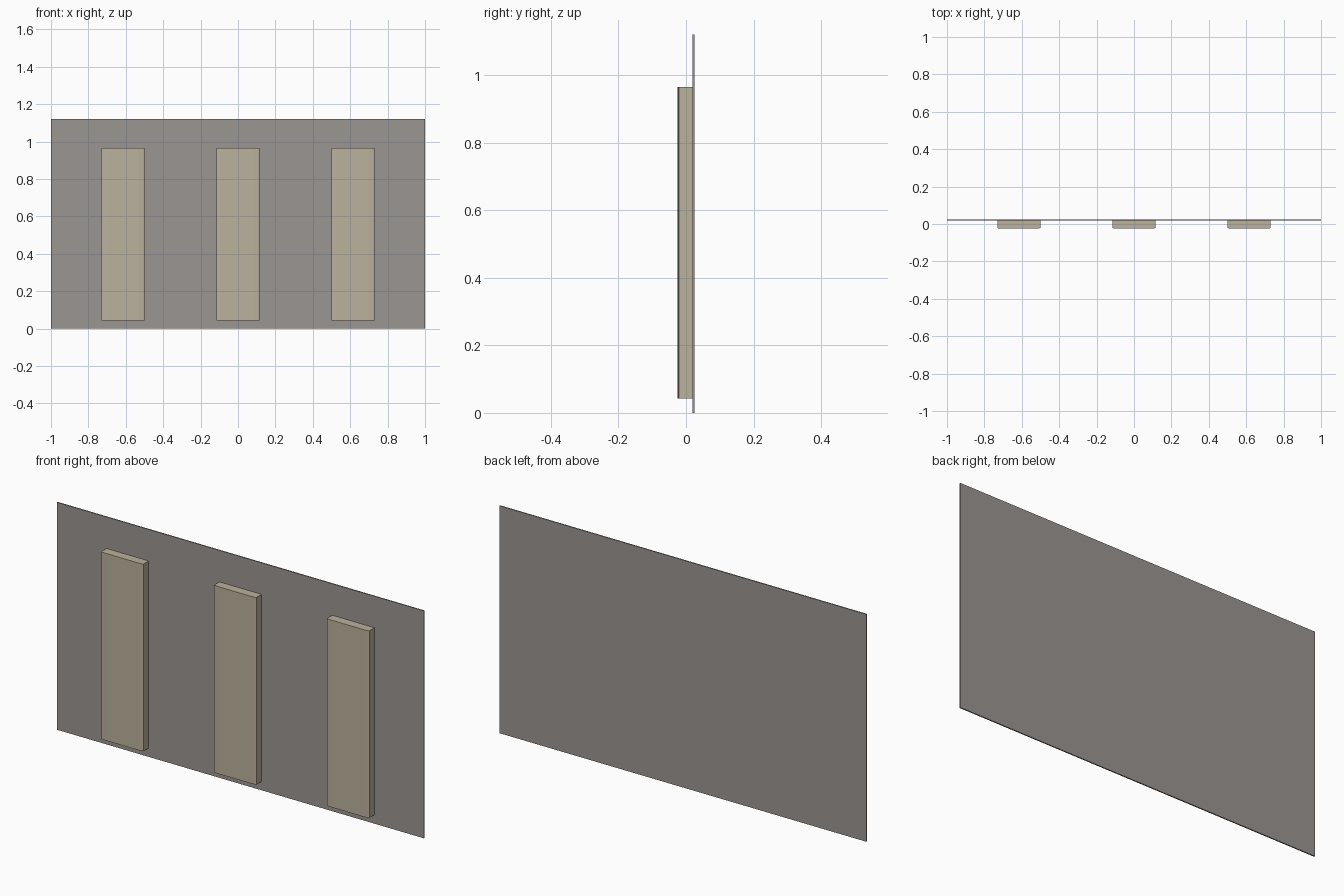
import bpy, bmesh

if "Cube" in bpy.data.objects:
    bpy.data.objects.remove(bpy.data.objects["Cube"])


def material(name, rgb):
    m = bpy.data.materials.new(name)
    m.diffuse_color = (*rgb, 1.0)
    m.use_nodes = True
    m.node_tree.nodes["Principled BSDF"].inputs["Base Color"].default_value = m.diffuse_color
    return m


GREY = material("warm_grey", (0.328, 0.305, 0.288))
TAN = material("pale_tan", (0.503, 0.445, 0.332))


def extrude_profile(name, profile, z0, z1, mat, x=0.0):
    """Closed (x, y) outline pulled upward from z0 to z1."""
    bm = bmesh.new()
    face = bm.faces.new([bm.verts.new((px, py, z0)) for px, py in profile])
    ext = bmesh.ops.extrude_face_region(bm, geom=[face])
    verts = [g for g in ext["geom"] if isinstance(g, bmesh.types.BMVert)]
    bmesh.ops.translate(bm, verts=verts, vec=(0, 0, z1 - z0))
    bmesh.ops.recalc_face_normals(bm, faces=bm.faces[:])
    me = bpy.data.meshes.new(name)
    bm.to_mesh(me)
    bm.free()
    me.materials.append(mat)
    ob = bpy.data.objects.new(name, me)
    ob.location.x = x
    bpy.context.collection.objects.link(ob)
    return ob


# Thin backing board
extrude_profile("backing_board",
                [(-1, 0.019), (1, 0.019), (1, 0.025), (-1, 0.025)],
                0.0, 1.12, GREY)

# Upright slats with slightly eased front edges
half = [(0.083, -0.025), (0.109, -0.0235), (0.115, -0.021), (0.115, 0.0192)]
outline = half + [(-px, py) for px, py in reversed(half)]
for side, x in (("left", -0.615), ("centre", 0.0), ("right", 0.615)):
    extrude_profile(side + "_slat", outline, 0.043, 0.965, TAN, x)
